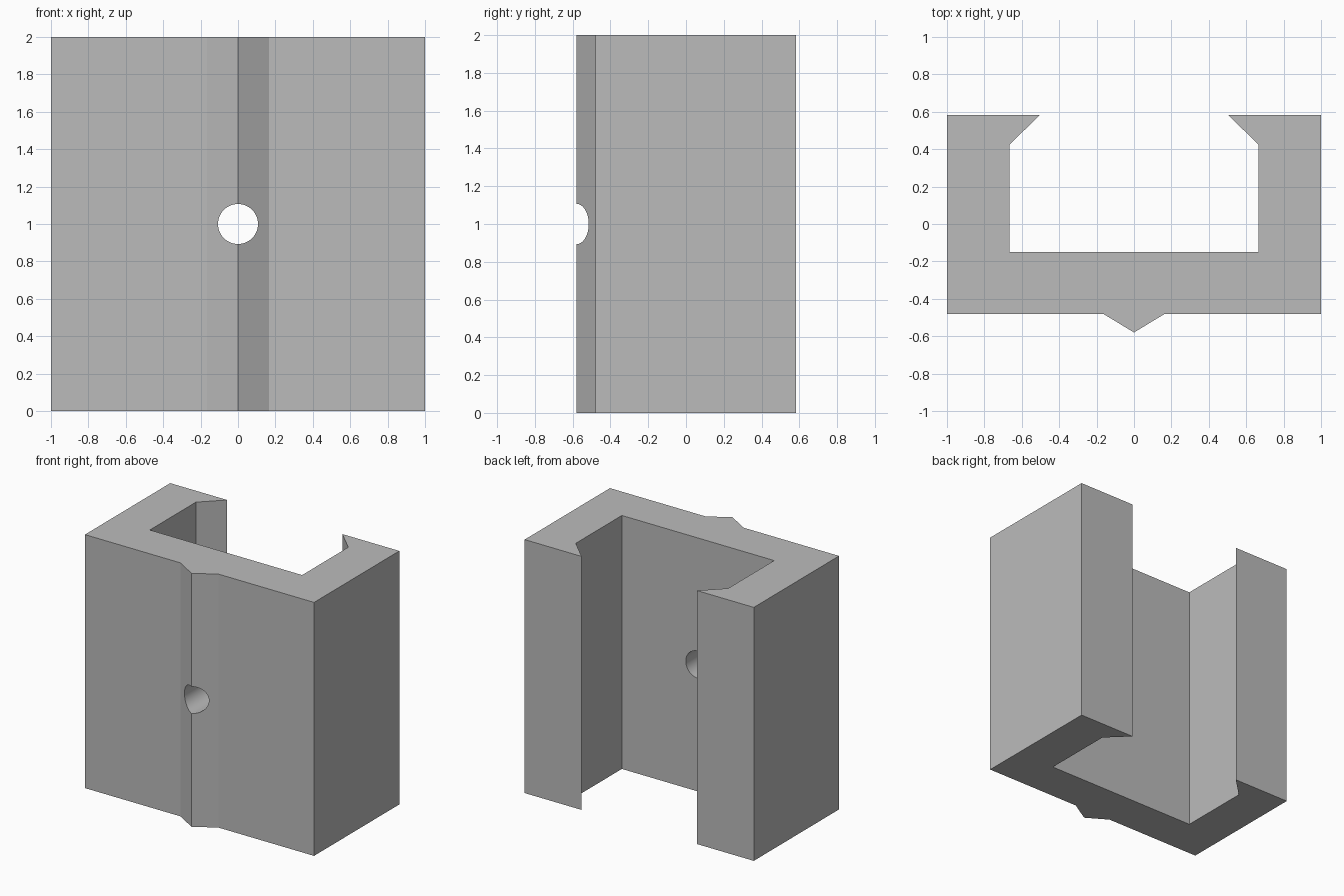
import bpy
import bmesh
import math

cube = bpy.data.objects.get("Cube")
if cube:
    bpy.data.objects.remove(cube, do_unlink=True)

HEIGHT = 2.0

# Plain grey material
grey = bpy.data.materials.new("plain grey")
grey.use_nodes = True
colour = (0.5, 0.5, 0.5, 1.0)
grey.diffuse_color = colour
grey.node_tree.nodes["Principled BSDF"].inputs["Base Color"].default_value = colour

# Half of the channel section, from the front ridge round to the inner floor
half = [(0, -0.58), (0.165, -0.48), (1, -0.48), (1, 0.583),
        (0.503, 0.583), (0.665, 0.425), (0.665, -0.15)]
section = half + [(-x, y) for x, y in reversed(half) if x > 0]

# Channel body: section extruded upwards
bm = bmesh.new()
base = bm.faces.new([bm.verts.new((x, y, 0)) for x, y in section])
extruded = bmesh.ops.extrude_face_region(bm, geom=[base])["geom"]
top = [v for v in extruded if isinstance(v, bmesh.types.BMVert)]
bmesh.ops.translate(bm, verts=top, vec=(0, 0, HEIGHT))
bmesh.ops.recalc_face_normals(bm, faces=bm.faces)
mesh = bpy.data.meshes.new("channel_body")
bm.to_mesh(mesh)
bm.free()
mesh.materials.append(grey)
body = bpy.data.objects.new("channel_body", mesh)
bpy.context.collection.objects.link(body)

# Round screw hole through the ridge and the front wall
bpy.ops.mesh.primitive_cylinder_add(vertices=64, radius=0.107, depth=0.8,
                                    location=(0, -0.35, HEIGHT / 2),
                                    rotation=(math.pi / 2, 0, 0))
cutter = bpy.context.object
cutter.name = "hole_cutter"
cutter.hide_render = True
cutter.data.materials.append(grey)

cut = body.modifiers.new("screw_hole", 'BOOLEAN')
cut.operation = 'DIFFERENCE'
cut.solver = 'EXACT'
cut.object = cutter

bpy.ops.object.select_all(action='DESELECT')
body.select_set(True)
bpy.context.view_layer.objects.active = body
bpy.ops.object.modifier_apply(modifier=cut.name)
bpy.data.objects.remove(cutter, do_unlink=True)

# Smooth hole wall, sharp channel edges; the shallow ridge stays faceted
bpy.ops.object.shade_smooth_by_angle(angle=math.radians(20))
